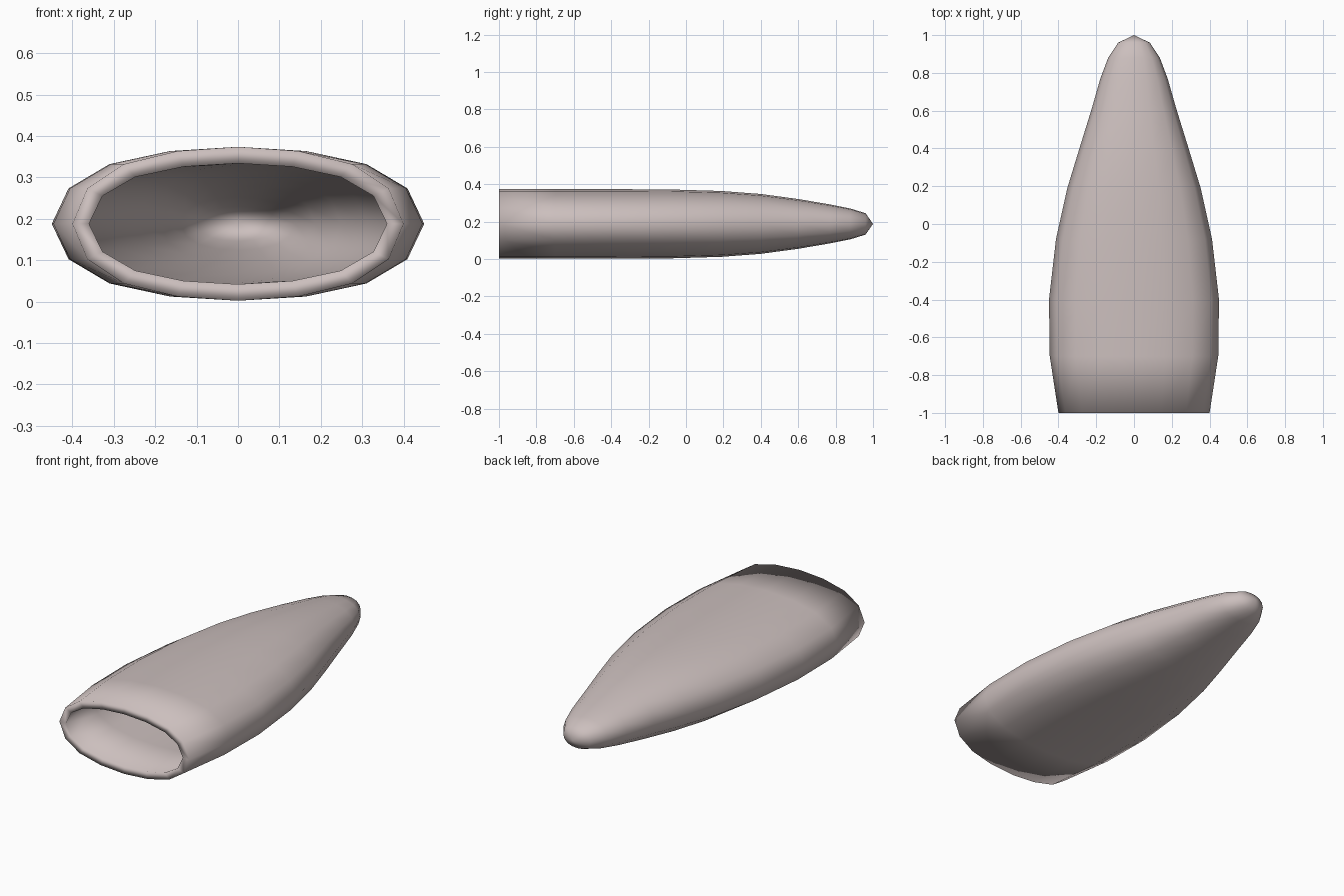
import bpy, bmesh

if "Cube" in bpy.data.objects:
    bpy.data.objects.remove(bpy.data.objects["Cube"])

# Quarter of the 16-sided oval section, normalised
QUARTER = [(1, 0), (0.91, 0.46), (0.69, 0.775), (0.365, 0.945), (0, 1)]
SECTION = (QUARTER + [(-x, z) for x, z in QUARTER[-2::-1]]
           + [(-x, -z) for x, z in QUARTER[1:]]
           + [(x, -z) for x, z in QUARTER[-2:0:-1]])
# Stations along the shell: y, half width, half height
STATIONS = [(-1, 0.40, 0.186), (-0.70, 0.446, 0.186), (-0.40, 0.45, 0.186),
            (-0.08, 0.413, 0.184), (0.19, 0.353, 0.176), (0.40, 0.289, 0.160),
            (0.60, 0.227, 0.133), (0.77, 0.178, 0.104), (0.88, 0.137, 0.082),
            (0.96, 0.084, 0.057)]
MID_Z, WALL = 0.188, 0.04

bm = bmesh.new()


def ring(y, w, h):
    return [bm.verts.new((x * w, y, MID_Z + z * h)) for x, z in SECTION]


# Outer skin from tip to mouth, then inner lining from mouth to tip
rings = [ring(*s) for s in reversed(STATIONS)]
rings += [ring(y, w - WALL, h - WALL) for y, w, h in STATIONS[:-1]]
n = len(SECTION)
for a, b in zip(rings, rings[1:]):
    for i in range(n):
        j = (i + 1) % n
        bm.faces.new((a[i], a[j], b[j], b[i]))

# Close both pointed ends
for r, y in ((rings[0], 1.0), (rings[-1], 0.955)):
    tip = bm.verts.new((0, y, MID_Z))
    for i in range(n):
        bm.faces.new((r[i], r[(i + 1) % n], tip))
bmesh.ops.recalc_face_normals(bm, faces=bm.faces)
for f in bm.faces:
    f.smooth = True

mesh = bpy.data.meshes.new("hollow_shell")
bm.to_mesh(mesh)
bm.free()
mat = bpy.data.materials.new("pinkish_grey")
mat.diffuse_color = (0.60, 0.52, 0.51, 1)
mat.use_nodes = True
mat.node_tree.nodes["Principled BSDF"].inputs["Base Color"].default_value = mat.diffuse_color
mesh.materials.append(mat)
shell = bpy.data.objects.new("hollow_shell", mesh)
bpy.context.collection.objects.link(shell)
